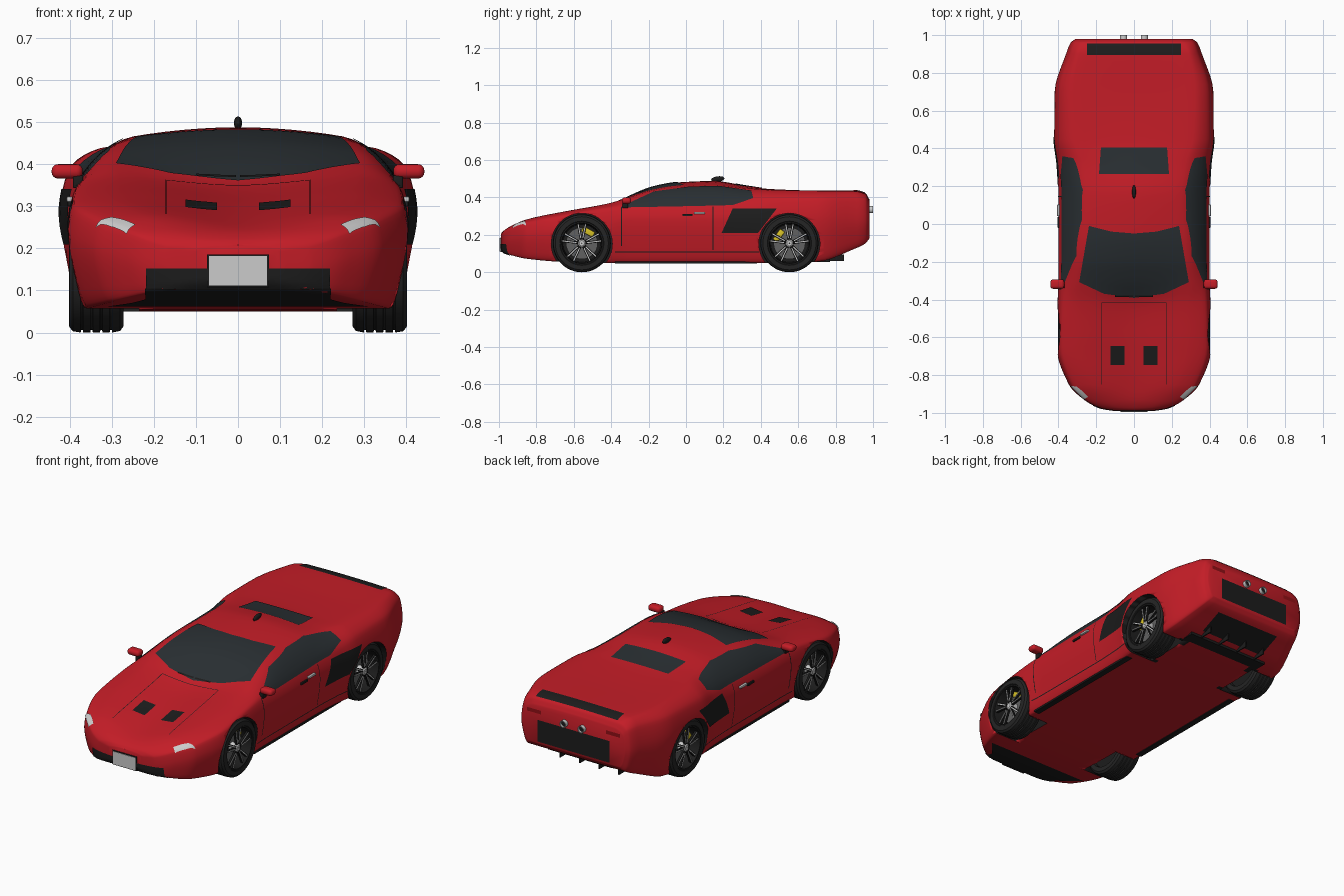
import bpy, bmesh, math
from mathutils import Vector, Matrix
from mathutils.bvhtree import BVHTree

if "Cube" in bpy.data.objects:
    bpy.data.objects.remove(bpy.data.objects["Cube"])

def material(name, *rgb):
    m = bpy.data.materials.new(name)
    m.diffuse_color = (*rgb, 1)
    m.use_nodes = True
    m.node_tree.nodes["Principled BSDF"].inputs["Base Color"].default_value = m.diffuse_color
    return m

RED = material("red_paint", .55, .012, .02)
GLASS = material("dark_glass", .022, .028, .032)
BLACK = material("black_trim", .012, .012, .012)
TYRE = material("rubber", .018, .018, .018)
GREY = material("disc_grey", .12, .12, .12)
SILVER = material("silver", .55, .55, .55)
LAMP = material("lamp", .8, .8, .8)
TAIL = material("tail_red", .28, .005, .008)
YELLOW = material("caliper_yellow", .7, .55, .02)

def finish(bm, name, mat, angle=35):
    me = bpy.data.meshes.new(name)
    bm.to_mesh(me)
    bm.free()
    ob = bpy.data.objects.new(name, me)
    bpy.context.collection.objects.link(ob)
    me.materials.append(mat)
    bpy.ops.object.select_all(action='DESELECT')
    ob.select_set(True)
    bpy.context.view_layer.objects.active = ob
    bpy.ops.object.shade_smooth_by_angle(angle=math.radians(angle))
    return ob

def pchip(T, V, t):
    """Monotone smooth interpolation of V over T."""
    last = len(T) - 1
    i = max(k for k in range(last) if T[k] <= t or k == 0)
    d = lambda k: (V[k + 1] - V[k]) / (T[k + 1] - T[k])
    def m(k):
        if k in (0, last):
            return d(min(k, last - 1))
        a, b = d(k - 1), d(k)
        return 0 if a * b <= 0 else 2 * a * b / (a + b)
    h = T[i + 1] - T[i]
    u = (t - T[i]) / h
    return (V[i] * (1 + 2 * u) * (1 - u) ** 2 + V[i + 1] * u * u * (3 - 2 * u)
            + h * u * (1 - u) * (m(i) * (1 - u) - m(i + 1) * u))

def steps(T, n):
    return [T[i] + (T[i + 1] - T[i]) * j / n for i in range(len(T) - 1) for j in range(n)]

# Body stations: y, floor z, widest z, half width, shoulder z, roof edge x, roof edge z, centre z
STATIONS = [
    (-.988, .125, .165, .10, .195, .05, .205, .208), (-.975, .105, .165, .18, .207, .09, .222, .222),
    (-.93, .09, .18, .265, .237, .15, .250, .245), (-.85, .072, .20, .345, .265, .22, .283, .265),
    (-.65, .055, .22, .41, .305, .28, .325, .303), (-.42, .05, .25, .405, .342, .28, .367, .347),
    (-.30, .05, .28, .40, .352, .29, .402, .408), (-.18, .05, .28, .40, .353, .28, .437, .456),
    (-.05, .05, .28, .40, .355, .265, .457, .480), (.15, .05, .28, .40, .358, .25, .466, .488),
    (.32, .05, .28, .408, .37, .27, .449, .462), (.45, .05, .28, .424, .385, .31, .441, .445),
    (.70, .056, .28, .42, .39, .32, .436, .437), (.90, .125, .28, .36, .39, .29, .433, .437),
    (.96, .155, .28, .335, .385, .26, .418, .422), (.98, .18, .28, .31, .36, .24, .385, .39)]
COLS = list(zip(*STATIONS))

def section(y):
    zb, zm, w, zs, xr, zr, zt = [pchip(COLS[0], c, y) for c in COLS[1:]]
    half = [(0, zb), (.88 * w, zb), (.95 * w, zb + .3 * (zm - zb)), (w, zm), (.95 * w, zs), (xr, zr)]
    pts = half + [(0, zt)] + [(-x, z) for x, z in reversed(half)]
    T = [0]
    for a, b in zip(pts, pts[1:]):
        T.append(T[-1] + math.dist(a, b))
    X, Z = zip(*pts)
    return [Vector((pchip(T, X, t), y, pchip(T, Z, t))) for t in steps(T, 6)]

# Body loft
bm = bmesh.new()
rings = [[bm.verts.new(p) for p in section(y)] for y in steps(COLS[0], 5) + [COLS[0][-1]]]
for a, b in zip(rings, rings[1:]):
    for i in range(len(a)):
        j = (i + 1) % len(a)
        bm.faces.new((a[i], a[j], b[j], b[i]))
bm.faces.new(rings[0])
bm.faces.new(rings[-1])
bmesh.ops.recalc_face_normals(bm, faces=bm.faces)
SKIN = BVHTree.FromBMesh(bm)
body = finish(bm, "body", RED, 40)

# Wheel arches cut through the body
WY, WZ = (-.557, .553), .155
bm = bmesh.new()
for s in (1, -1):
    for y in WY:
        bmesh.ops.create_cone(bm, cap_ends=True, segments=48, radius1=.163, radius2=.163, depth=.3,
                              matrix=Matrix.Translation((s * .385, y, WZ - .003)) @ Matrix.Rotation(math.pi / 2, 4, 'Y'))
cutter = finish(bm, "arch_cutter", BLACK)
cutter.hide_render = True
mod = body.modifiers.new("arches", 'BOOLEAN')
mod.object, mod.operation, mod.solver = cutter, 'DIFFERENCE', 'EXACT'
bpy.context.view_layer.objects.active = body
bpy.ops.object.modifier_apply(modifier=mod.name)
bpy.data.objects.remove(cutter)
if BLACK.name not in body.data.materials:
    body.data.materials.append(BLACK)
for f in body.data.polygons:
    c = f.center
    inside = any(math.hypot(c.y - y, c.z - WZ + .003) < .1632 for y in WY) and abs(c.x) > .23
    f.material_index = body.data.materials.find(BLACK.name) if inside else 0

VIEWS = {'side': ((-1, 0, 0), lambda a, b: (2, a, b)), 'front': ((0, 1, 0), lambda a, b: (a, -2, b)),
         'back': ((0, -1, 0), lambda a, b: (a, 2, b)), 'top': ((0, 0, -1), lambda a, b: (a, b, 2)),
         'under': ((0, 0, 1), lambda a, b: (a, b, -2))}

def panel(name, low, up, view, mat, mirror=True, n=6, rows=6, off=.003):
    """Patch between two polylines, projected onto the body skin."""
    ray, place = VIEWS[view]
    bm = bmesh.new()
    k = list(range(len(low)))
    at = lambda line, t: Vector(line[min(int(t), len(line) - 2)]).lerp(
        Vector(line[min(int(t), len(line) - 2) + 1]), t - min(int(t), len(line) - 2))
    for s in ((1, -1) if mirror else (1,)):
        grid = []
        for t in steps(k, n) + [k[-1]]:
            col = []
            for r in range(rows + 1):
                p = at(low, t).lerp(at(up, t), r / rows)
                hit, nor, _, _ = SKIN.ray_cast(Vector(place(*p)), Vector(ray))
                col.append(bm.verts.new(((hit.x + nor.x * off) * s, hit.y + nor.y * off, hit.z + nor.z * off)) if hit else None)
            grid.append(col)
        for a, b in zip(grid, grid[1:]):
            for r in range(rows):
                q = (a[r], b[r], b[r + 1], a[r + 1])
                if all(q):
                    f = bm.faces.new(q)
                    f.normal_update()
                    if f.normal.dot(Vector((ray[0] * s, ray[1], ray[2]))) > 0:
                        f.normal_flip()
    return finish(bm, name, mat)

def rect(name, a0, a1, b0, b1, view, mat, mirror=False, **kw):
    return panel(name, [(a0, b0), (a1, b0)], [(a0, b1), (a1, b1)], view, mat, mirror, n=12, **kw)

# Glass
panel("windshield", [(-.29, -.307), (-.16, -.368), (0, -.39), (.16, -.368), (.29, -.307)],
      [(-.238, -.01), (-.12, -.04), (0, -.05), (.12, -.04), (.238, -.01)], 'top', GLASS, False, rows=14)
panel("side_windows", [(-.35, .345), (-.15, .349), (.05, .353), (.25, .358), (.36, .395)],
      [(-.335, .355), (-.17, .43), (.02, .456), (.18, .459), (.35, .434)], 'side', GLASS, rows=12)
panel("rear_window", [(-.185, .265), (.185, .265)], [(-.175, .405), (.175, .405)], 'top', GLASS, False, n=14)

# Vents, grilles and lights
rect("rear_deck_strip", -.25, .25, .895, .955, 'top', BLACK)
rect("hood_vents", .05, .125, -.745, -.645, 'top', BLACK, True)
panel("side_intakes", [(.19, .21), (.385, .21)], [(.25, .34), (.485, .34)], 'side', BLACK)
rect("front_grille", -.217, .217, .105, .152, 'front', BLACK)
rect("lower_grille", -.22, .22, .076, .105, 'front', BLACK)
panel("front_lip", [(-.22, -.90), (.22, -.90)], [(-.31, -.79), (.31, -.79)], 'under', BLACK, False, n=12)
rect("rear_panel", -.22, .22, .19, .31, 'back', BLACK)
rect("diffuser", -.2, .2, .80, .93, 'under', BLACK)
rect("tail_lights", .2, .285, .345, .365, 'back', TAIL, True)
panel("headlights", [(.335, -.853), (.30, -.89), (.262, -.925)], [(.30, -.86), (.27, -.885), (.243, -.912)],
      'top', LAMP, off=.005)

# Shut lines and wipers
rect("door_front_seams", -.347, -.342, .14, .345, 'side', BLACK, True, off=.0015)
rect("door_rear_seams", .143, .147, .12, .35, 'side', BLACK, True, off=.0015)
rect("sill_seams", -.38, .39, .107, .112, 'side', BLACK, True, off=.0015)
rect("hood_side_seams", .17, .173, -.85, -.415, 'top', BLACK, True, rows=14, off=.0015)
rect("hood_rear_seam", -.173, .173, -.418, -.415, 'top', BLACK, off=.0015)
rect("wipers", .005, .1, -.383, -.374, 'top', BLACK, True, off=.008)

def box(name, parts, mat, bevel=0, segs=3):
    """Boxes given as (centre, size, optional matrix) in one object."""
    bm = bmesh.new()
    for c, size, *rot in parts:
        m = Matrix.Translation(c) @ Matrix.Diagonal((*size, 1))
        bmesh.ops.create_cube(bm, size=1, matrix=(rot[0] @ m) if rot else m)
    if bevel:
        bmesh.ops.bevel(bm, geom=bm.edges[:], offset=bevel, segments=segs, affect='EDGES', profile=.5)
    return finish(bm, name, mat)

# Plate, mirrors, handles, skirts, fins
box("front_plate_frame", [((0, -.986, .147), (.148, .014, .078))], BLACK)
box("front_plate", [((0, -.989, .147), (.138, .014, .07))], SILVER)
SIDES = (1, -1)
box("mirror_shells", [((s * .406, -.318, .383), (.074, .05, .034)) for s in SIDES], RED, .015, 4)
box("mirror_stalks", [((s * .38, -.325, .358), (.024, .03, .03)) for s in SIDES], BLACK, .004)
box("door_handles", [((s * .4, .072, .317), (.014, .06, .012)) for s in SIDES], SILVER, .003)
box("handle_recesses", [((s * .4, .008, .306), (.01, .056, .012)) for s in SIDES], BLACK, .002)
box("side_skirts", [((s * .35, 0, .052), (.035, .76, .012)) for s in SIDES], BLACK, .003)
box("rear_undertray", [((0, .73, .063), (.5, .08, .014))], BLACK)
box("diffuser_fins", [((x, .80, .078), (.006, .09, .035)) for x in (-.18, -.06, .06, .18)], BLACK)

# Roof antenna
bm = bmesh.new()
bmesh.ops.create_uvsphere(bm, u_segments=16, v_segments=10, radius=1,
                          matrix=Matrix.Translation((0, .17, .498)) @ Matrix.Rotation(.12, 4, 'X') @ Matrix.Diagonal((.01, .036, .015, 1)))
finish(bm, "antenna", BLACK, 60)

def lathe(name, profile, mat, segs=48):
    """Closed profile of (x, radius) turned around the x axis."""
    bm = bmesh.new()
    rings = [[bm.verts.new((x, r * math.cos(a), r * math.sin(a))) for x, r in profile]
             for a in (2 * math.pi * i / segs for i in range(segs))]
    for i in range(segs):
        a, b = rings[i], rings[(i + 1) % segs]
        for j in range(len(profile)):
            k = (j + 1) % len(profile)
            bm.faces.new((a[j], a[k], b[k], b[j]))
    bmesh.ops.recalc_face_normals(bm, faces=bm.faces)
    return finish(bm, name, mat)

def copy_to(ob, name, loc, rot):
    c = bpy.data.objects.new(name, ob.data)
    bpy.context.collection.objects.link(c)
    c.location, c.rotation_euler = loc, (0, 0, rot)

# Wheel parts, outer face at x = 0
tread = [(-.13, .116), (-.13, .14), (-.122, .151)]
for x in (-.1, -.077, -.054, -.031):
    tread += [(x - .003, .155), (x - .002, .149), (x + .002, .149), (x + .003, .155)]
tread += [(-.010, .152), (-.001, .142), (0, .118), (-.006, .113), (-.12, .113)]
spin = [Matrix.Rotation(math.radians(72 * i + d), 4, 'X') for i in range(5) for d in (-11, 11)]
parts = [lathe("tyre", tread, TYRE),
         lathe("rim", [(-.003, .117), (-.003, .108), (-.02, .105), (-.11, .10), (-.11, .115)], BLACK),
         lathe("rim_back", [(-.11, .002), (-.11, .104), (-.1, .104), (-.1, .002)], BLACK),
         lathe("brake_disc", [(-.06, .002), (-.06, .085), (-.05, .085), (-.05, .002)], GREY),
         lathe("hub", [(-.06, .002), (-.06, .024), (-.014, .022), (-.008, .014), (-.008, .002)], SILVER, 24),
         box("spokes", [((-.018, 0, .064), (.014, .013, .09), m) for m in spin], BLACK, .002, 1),
         box("spoke_faces", [((-.010, 0, .066), (.003, .006, .074), m) for m in spin], SILVER)]
for s in SIDES:
    for y, end in zip(WY, ("front", "rear")):
        for p in parts:
            copy_to(p, f"{end}_{p.name}", (s * .402, y, WZ), 0 if s > 0 else math.pi)
for p in parts:
    bpy.data.objects.remove(p)

# Brake calipers
for y, lean, end in zip(WY, (-.5, .95), ("front", "rear")):
    box(end + "_calipers", [((0, 0, .07), (.03, .07, .032),
        Matrix.Translation((s * .352, y, WZ)) @ Matrix.Rotation(lean, 4, 'X')) for s in SIDES], YELLOW, .006, 2)

# Twin exhausts
for s in SIDES:
    e = lathe("exhaust_pipe", [(-.04, .015), (0, .015), (0, .019), (-.04, .019)], SILVER, 24)
    e.location, e.rotation_euler = (s * .055, 1.0, .335), (0, 0, math.pi / 2)
    c = lathe("exhaust_bore", [(-.03, .001), (-.03, .016), (-.012, .016), (-.012, .001)], BLACK, 24)
    c.location, c.rotation_euler = e.location, e.rotation_euler
